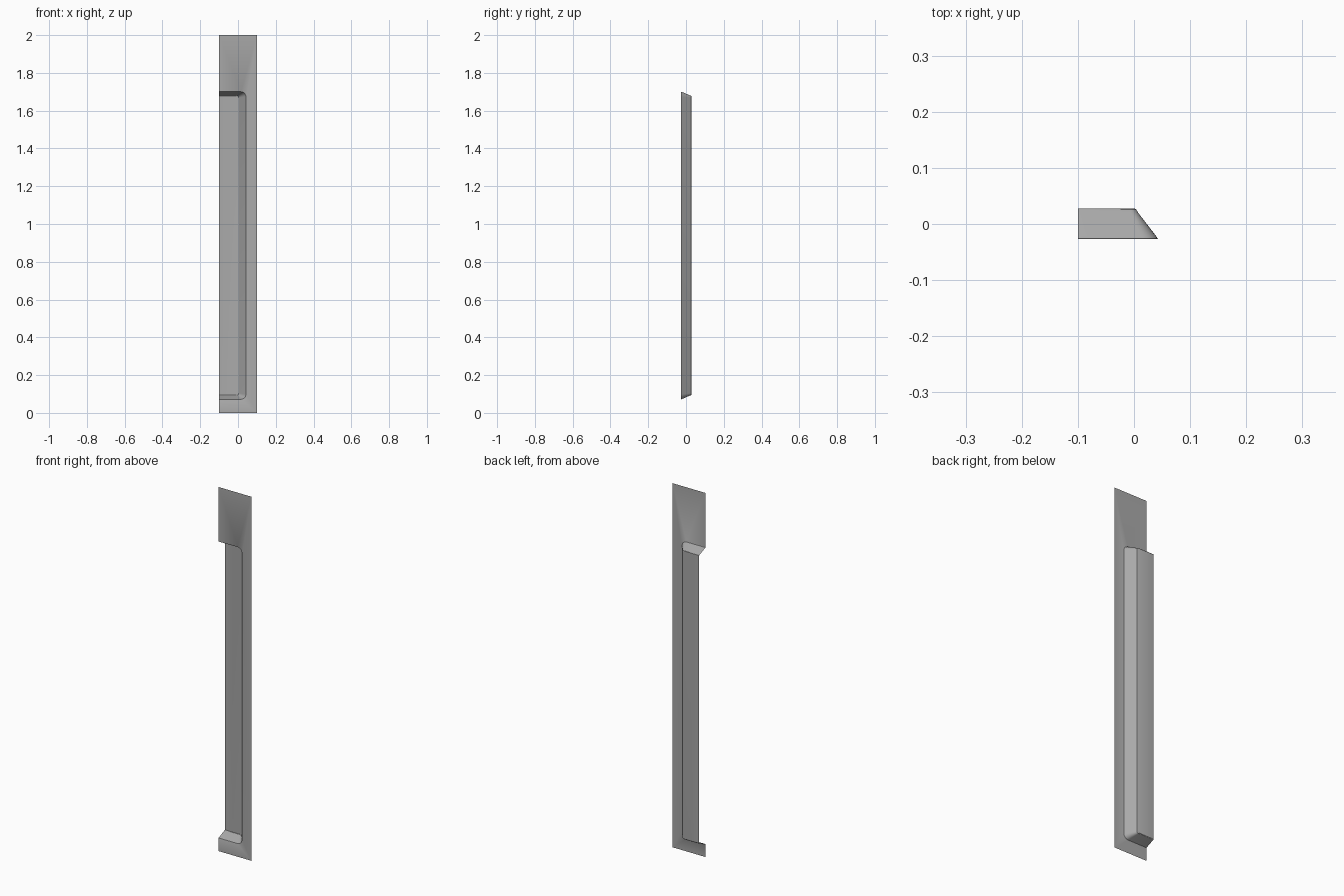
import bpy
import bmesh
from math import cos, sin, pi, radians

cube = bpy.data.objects.get("Cube")
if cube:
    bpy.data.objects.remove(cube, do_unlink=True)

LEFT, RIGHT, HEIGHT = -0.1, 0.1, 2.0
STEPS = 6

grey = bpy.data.materials.new("plain grey")
grey.use_nodes = True
colour = (0.4, 0.4, 0.4, 1)
grey.diffuse_color = colour
grey.node_tree.nodes["Principled BSDF"].inputs["Base Color"].default_value = colour

bm = bmesh.new()


def recess_ring(inset, y):
    """Open outline of the recess at one depth, with two rounded corners."""
    x = 0.045 - 0.044 * inset
    top = 1.702 - 0.024 * inset
    bottom = 0.07 + 0.025 * inset
    r = 0.028 - 0.018 * inset
    points = [(LEFT, top)]
    for centre_z, start in ((top - r, pi / 2), (bottom + r, 0)):
        for i in range(STEPS + 1):
            a = start - i / STEPS * pi / 2
            points.append((x - r + r * cos(a), centre_z + r * sin(a)))
    points.append((LEFT, bottom))
    return [bm.verts.new((px, y, pz)) for px, pz in points]


# Recess wall: sloping, with softly rounded rim and foot
profile = [(0, -0.027), (0.07, -0.026), (0.12, -0.022),
           (0.87, 0.021), (0.93, 0.026), (1.03, 0.028)]
rings = [recess_ring(s, y) for s, y in profile]
for a, b in zip(rings, rings[1:]):
    for i in range(len(a) - 1):
        bm.faces.new((a[i], a[i + 1], b[i + 1], b[i]))

# Recess floor
bm.faces.new(rings[-1])

# Flat front plate around the recess
corners = [(LEFT, 0), (RIGHT, 0), (RIGHT, HEIGHT), (LEFT, HEIGHT)]
outer = [bm.verts.new((x, profile[0][1], z)) for x, z in corners]
bm.faces.new(outer + rings[0])

bmesh.ops.recalc_face_normals(bm, faces=bm.faces)
plate = max(bm.faces, key=lambda f: len(f.verts))
if plate.normal.y > 0:
    bmesh.ops.reverse_faces(bm, faces=bm.faces)
bmesh.ops.triangulate(bm, faces=[f for f in bm.faces if len(f.verts) > 4])

mesh = bpy.data.meshes.new("recessed_panel")
bm.to_mesh(mesh)
bm.free()
mesh.materials.append(grey)
panel = bpy.data.objects.new("recessed_panel", mesh)
bpy.context.collection.objects.link(panel)

bpy.ops.object.select_all(action="DESELECT")
panel.select_set(True)
bpy.context.view_layer.objects.active = panel
bpy.ops.object.shade_smooth_by_angle(angle=radians(30))
